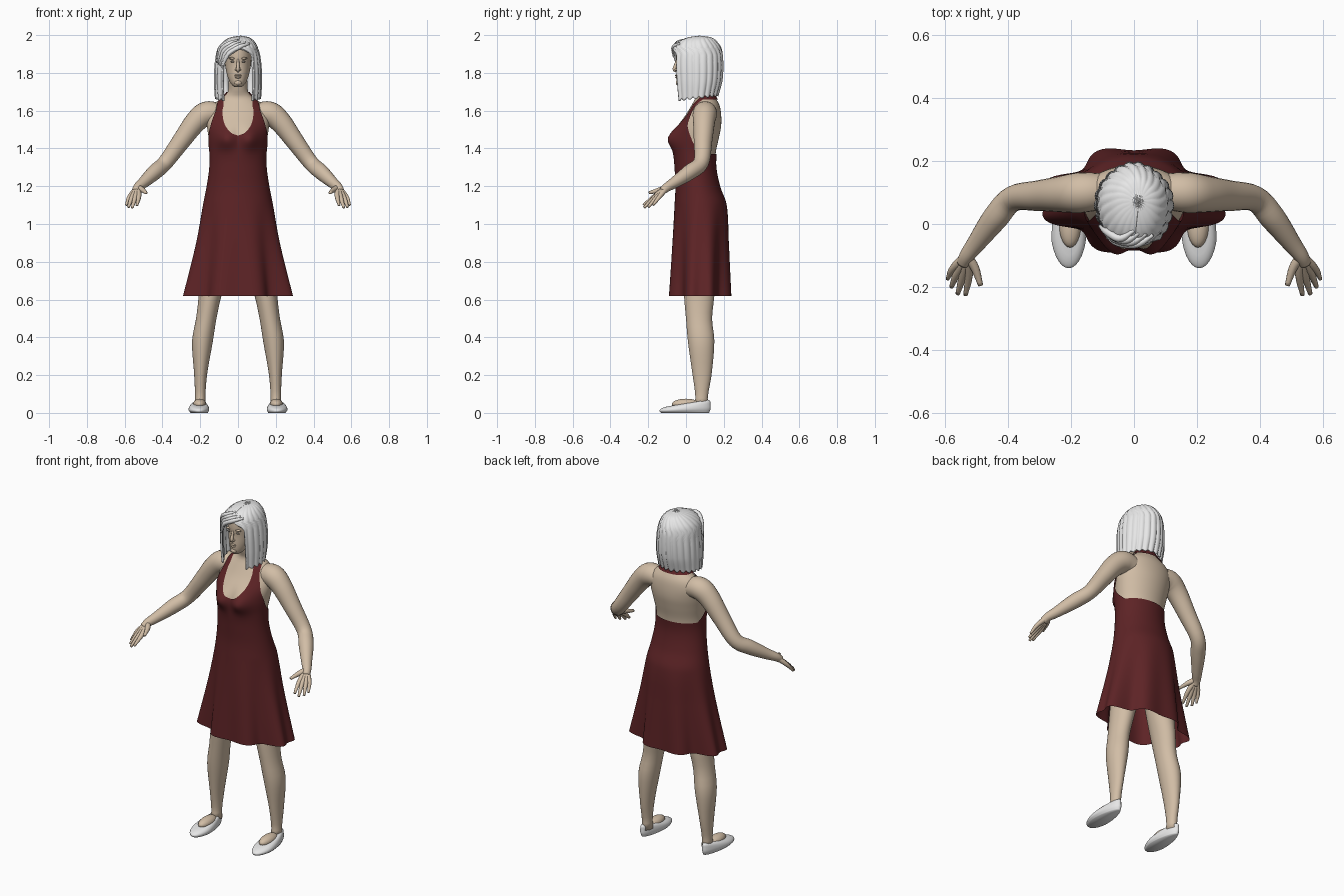
import bpy, bmesh
from math import sin, cos, pi, exp
from mathutils import Vector

old = bpy.data.objects.get("Cube")
if old:
    bpy.data.objects.remove(old, do_unlink=True)


def material(name, r, g, b):
    m = bpy.data.materials.new(name)
    m.use_nodes = True
    m.diffuse_color = (r, g, b, 1)
    m.node_tree.nodes["Principled BSDF"].inputs["Base Color"].default_value = (r, g, b, 1)
    return m


SKIN = material("skin", .64, .51, .38)
RED = material("dark red cloth", .11, .017, .019)
WHITE = material("pale grey", .8, .8, .8)
EYE = material("eye grey", .3, .26, .22)


def finish(bm, name, mat, mirror=False):
    bmesh.ops.recalc_face_normals(bm, faces=bm.faces)
    me = bpy.data.meshes.new(name)
    bm.to_mesh(me)
    bm.free()
    me.materials.append(mat)
    me.shade_smooth()
    ob = bpy.data.objects.new(name, me)
    bpy.context.collection.objects.link(ob)
    if mirror:
        ob.modifiers.new("mirror", 'MIRROR')
    return ob


def skinned(name, rows, mat, closed=True, caps=False, mirror=False):
    """Bridge rows of points into one surface."""
    bm = bmesh.new()
    vs = [[bm.verts.new(p) for p in row] for row in rows]
    n = len(vs[0])
    for lo, hi in zip(vs, vs[1:]):
        for i in range(n if closed else n - 1):
            j = (i + 1) % n
            bm.faces.new((lo[i], lo[j], hi[j], hi[i]))
    if caps:
        bm.faces.new(vs[0])
        bm.faces.new(vs[-1])
    return finish(bm, name, mat, mirror)


def sample(table, t):
    """Smooth interpolation of table rows by their first column."""
    rows = [Vector(r) for r in table]
    last = len(rows) - 1
    i = 0
    while i < last - 1 and t > rows[i + 1][0]:
        i += 1

    def slope(k):
        a, b = rows[max(k - 1, 0)], rows[min(k + 1, last)]
        return (b - a) / (b[0] - a[0])
    h = rows[i + 1][0] - rows[i][0]
    s = min(max((t - rows[i][0]) / h, 0), 1)
    return list(rows[i] * (1 + 2 * s) * (1 - s) ** 2 + slope(i) * h * s * (1 - s) ** 2
                + rows[i + 1] * s * s * (3 - 2 * s) + slope(i + 1) * h * s * s * (s - 1))[1:]


def steps(a, b, n):
    return [a + (b - a) * i / n for i in range(n + 1)]


def ring(n):
    return [2 * pi * i / n for i in range(n)]


def oval(table, a, z, off=0.0, scale=1.0):
    cx, w, front, back = sample(table, z)
    return Vector((cx + (w + off) * scale * sin(a),
                   (front + back) / 2 - ((back - front) / 2 + off) * scale * cos(a), z))


def column(name, table, mat, n=32, levels=24, mirror=False):
    zs = steps(table[0][0], table[-1][0], levels)
    return skinned(name, [[oval(table, a, z) for a in ring(n)] for z in zs], mat, True, True, mirror)


def tube(name, pts, mat, n=16, mirror=True):
    """Round limb through (x, y, z, radius) points."""
    table = [(i, *p) for i, p in enumerate(pts)]
    path = [sample(table, t) for t in steps(0, len(pts) - 1, 5 * (len(pts) - 1))]
    rows = []
    for i, p in enumerate(path):
        d = Vector(path[min(i + 1, len(path) - 1)][:3]) - Vector(path[max(i - 1, 0)][:3])
        u = d.cross((0, 1, .3)).normalized()
        v = d.cross(u).normalized()
        rows.append([Vector(p[:3]) + p[3] * (u * cos(a) + v * sin(a)) for a in ring(n)])
    return skinned(name, rows, mat, True, True, mirror)


def ball(name, centre, radii, mat, mirror=False):
    bm = bmesh.new()
    bmesh.ops.create_uvsphere(bm, u_segments=24, v_segments=14, radius=1)
    for v in bm.verts:
        v.co = Vector(c + r * k for c, r, k in zip(centre, radii, v.co))
    return finish(bm, name, mat, mirror)


# Body outline: height, centre x, half width, front y, back y
BODY = [(.62, 0, .295, -.09, .24), (.9, 0, .222, -.07, .225), (1.1, 0, .18, -.055, .21),
        (1.2, 0, .16, -.05, .175), (1.3, 0, .146, -.055, .155), (1.38, 0, .145, -.06, .158),
        (1.46, 0, .156, -.055, .175), (1.52, 0, .164, -.04, .186), (1.58, 0, .162, 0, .186),
        (1.63, 0, .135, .03, .177), (1.67, 0, .08, .05, .155), (1.7, 0, .054, .042, .142),
        (1.76, 0, .05, .025, .125)]


def body(a, z, off=0.0):
    fold = min(max((1.12 - z) / .5, 0), 1)
    wave = 1 + fold * (-.07 + .07 * cos(4 * a) - .07 * cos(8 * a))
    p = oval(BODY, a, z, off, wave)
    if cos(a) > 0:
        p.y -= .043 * cos(a) ** .5 * exp(-((abs(p.x) - .065) / .055) ** 2 - ((z - 1.45) / .055) ** 2)
    return p


skinned("torso", [[body(a, z) for a in ring(64)] for z in steps(1.15, 1.76, 40)], SKIN, True, True)

# Dress: skirt and waist, halter front, neck band
skinned("dress_skirt", [[body(a, z, .006) for a in ring(128)] for z in steps(.62, 1.37, 50)], RED)
EDGES = [(1.37, 0, 1.95), (1.42, 0, 1.5), (1.47, 0, 1.25), (1.475, .14, 1.22), (1.49, .27, 1.15),
         (1.53, .43, .98), (1.6, .53, .82), (1.64, .62, 1.0), (1.67, 1.05, 1.6)]
panel = []
for z in steps(1.365, 1.675, 60):
    inner, outer = sample(EDGES, z)
    panel.append([body(a, z, .007) for a in steps(max(inner, 0), outer, 28)])
skinned("dress_halter", panel, RED, closed=False, mirror=True)
skinned("dress_neck_band", [[body(a, z, .008) for a in steps(1.05, 2 * pi - 1.05, 40)]
                            for z in steps(1.66, 1.7, 6)], RED, closed=False)

# Arms and hands
tube("arm", [(.09, .105, 1.58, .055), (.165, .1, 1.585, .064), (.225, .095, 1.54, .058),
             (.3, .09, 1.44, .049), (.385, .08, 1.325, .041), (.44, .02, 1.275, .041),
             (.5, -.06, 1.22, .03), (.53, -.1, 1.195, .024), (.543, -.125, 1.175, .02)], SKIN, 24)
WRIST = (.53, -.1, 1.195, .016)
FINGERS = {"index": [(.525, -.165, 1.147, .013), (.535, -.225, 1.1, .007)],
           "middle": [(.544, -.165, 1.14, .013), (.56, -.222, 1.087, .007)],
           "ring": [(.561, -.155, 1.14, .013), (.58, -.2, 1.09, .007)],
           "little": [(.574, -.14, 1.145, .012), (.592, -.175, 1.1, .006)],
           "thumb": [(.505, -.14, 1.18, .014), (.487, -.195, 1.165, .008)]}
for name, (knuckle, tip) in FINGERS.items():
    tube(name + "_finger", [WRIST, knuckle, tip], SKIN, 10)

# Legs and feet
column("leg", [(.04, .2, .03, .04, .12), (.08, .2, .027, .05, .115), (.2, .198, .034, .035, .135),
               (.38, .188, .055, .01, .15), (.5, .168, .054, 0, .138), (.62, .148, .06, -.01, .15),
               (.75, .125, .075, -.01, .155), (.95, .09, .088, -.01, .17)], SKIN, mirror=True)
ball("foot", (.203, 0, .046), (.035, .075, .029), SKIN, True)
shoe = column("shoe", [(0, .205, .046, -.132, .122), (.015, .207, .055, -.14, .13),
                       (.032, .207, .054, -.137, .13), (.045, .206, .046, -.12, .128),
                       (.05, .205, .036, -.1, .118)], WHITE, levels=12, mirror=True)
for v in shoe.data.vertices:
    v.co.x = .205 + (v.co.x - .205) * (1 - 1.9 * max(v.co.y, -.06) - .06)
    v.co.z *= 1 + 3.2 * v.co.y

# Head and face
column("head", [(1.725, 0, .018, -.035, .01), (1.74, 0, .036, -.046, .05), (1.78, 0, .055, -.051, .1),
                (1.84, 0, .068, -.05, .14), (1.9, 0, .07, -.054, .15), (1.95, 0, .055, -.042, .13),
                (1.975, 0, .02, 0, .09)], SKIN)
tube("nose", [(0, -.046, 1.875, .006), (0, -.054, 1.845, .008), (0, -.061, 1.82, .01),
              (0, -.05, 1.808, .007)], SKIN, 12, False)
ball("nostril", (.009, -.052, 1.817), (.007, .008, .006), SKIN, True)
ball("upper_lip", (0, -.05, 1.787), (.021, .008, .005), SKIN)
ball("lower_lip", (0, -.049, 1.777), (.017, .008, .006), SKIN)
ball("chin", (0, -.042, 1.748), (.018, .012, .014), SKIN)
ball("eye", (.029, -.044, 1.86), (.012, .004, .005), EYE, True)
ball("brow", (.03, -.043, 1.877), (.02, .008, .006), SKIN, True)

# Bobbed hair with ridged locks, open at the face
HAIR = [(1.66, .0, .116, -.06, .165), (1.76, 0, .121, -.072, .186), (1.86, 0, .116, -.076, .19),
        (1.93, 0, .102, -.066, .18), (1.97, .005, .075, -.03, .155), (1.99, .01, .042, .02, .125),
        (1.997, .015, .002, .07, .074)]


def opening(z, low, high):
    s = min(max((high - z) / (high - low), 0), 1)
    return .7 * s * (2 - s)


rows = []
for z in steps(1.66, 1.96, 34) + [1.968, 1.976, 1.983, 1.989, 1.993, 1.997]:
    row = []
    for a in steps(opening(z, 1.885, 1.935), 2 * pi - opening(z, 1.835, 1.92), 168):
        locks = a + .35 * max(z - 1.9, 0) / .1
        p = oval(HAIR, a, z, 0, 1 + .055 * abs(sin(11 * locks)) ** .7 - .012 * cos(5 * a))
        low = max(1.76 - z, 0) / .1
        p.z += low * (.014 * (1 - cos(a)) - .012 * abs(sin(11 * locks)))
        row.append(p)
    rows.append(row)
hair = skinned("hair", rows, WHITE, closed=False)
thick = hair.modifiers.new("thickness", 'SOLIDIFY')
thick.thickness = .012
# Keep the thickness inside the outer surface
thick.offset = -1

# Side-swept fringe
for i in range(4):
    tube("fringe_lock", [(.06 - .02 * i, -.035 + .005 * i, 1.955 + .006 * i, .006),
                         (.01 - .018 * i, -.064 + .006 * i, 1.938 + .006 * i, .012),
                         (-.05 - .012 * i, -.06 + .012 * i, 1.9 + .008 * i, .012),
                         (-.085 - .008 * i, -.042 + .012 * i, 1.83 + .008 * i, .005)], WHITE, 10, False)
